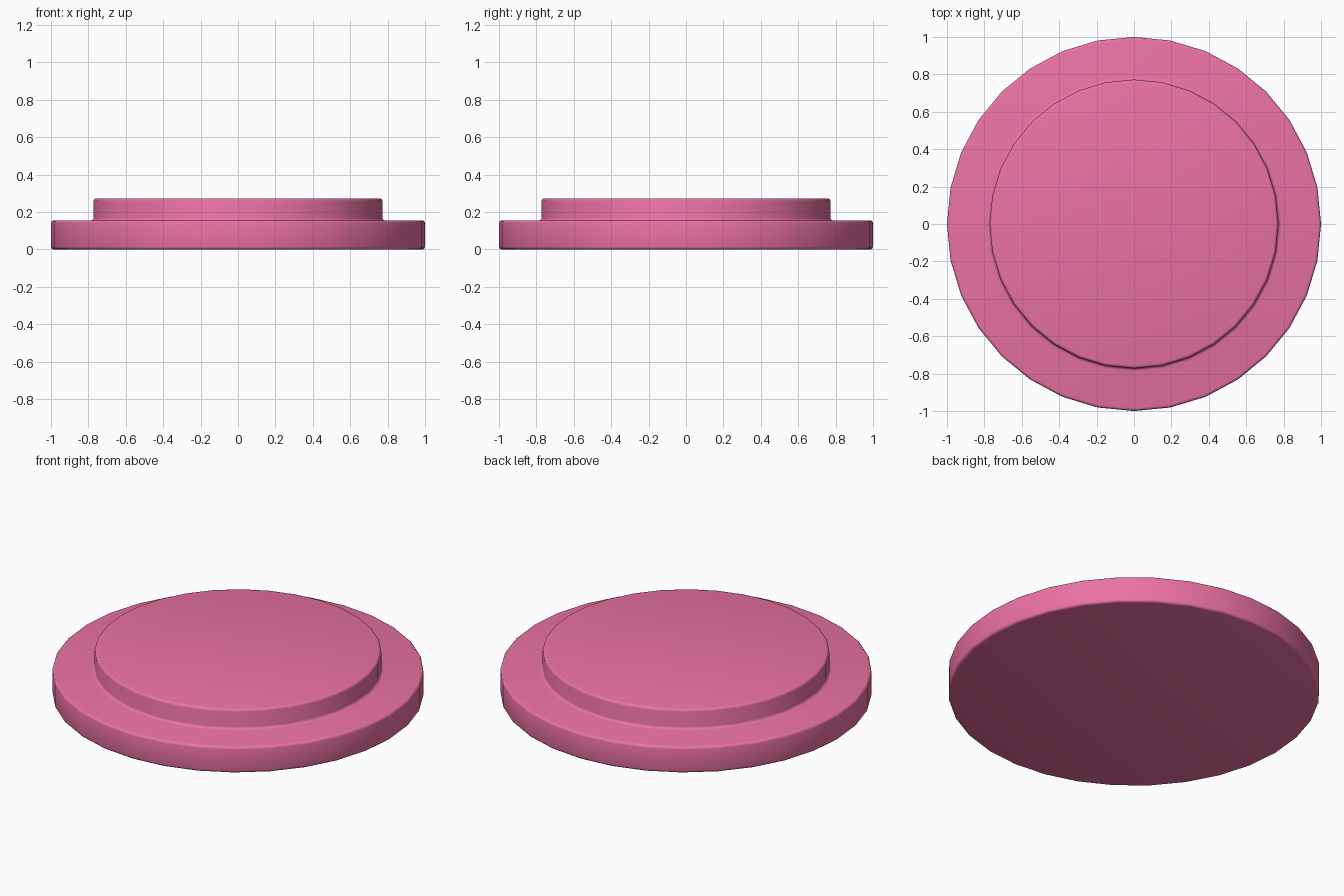
import bpy, bmesh
from math import cos, sin, pi

if "Cube" in bpy.data.objects:
    bpy.data.objects.remove(bpy.data.objects["Cube"])

SIDES = 32
ROUND = 0.015


def arc(cx, cz, r, start, end, steps=3):
    """Points along a small corner arc in the (radius, height) plane."""
    angles = [start + (end - start) * i / steps for i in range(steps + 1)]
    return [(cx + r * cos(a), cz + r * sin(a)) for a in angles]


# Stepped profile: bottom edge, rim edge, inner fillet, top edge
base_h, top_h, step_r = 0.155, 0.273, 0.772
profile = (
    arc(1 - ROUND, ROUND, ROUND, -pi / 2, 0)
    + arc(1 - ROUND, base_h - ROUND, ROUND, 0, pi / 2)
    + arc(step_r + ROUND, base_h + ROUND, ROUND, 1.5 * pi, pi)
    + arc(step_r - ROUND, top_h - ROUND, ROUND, 0, pi / 2)
)

# Revolve the profile and cap both ends
bm = bmesh.new()
rings = [[bm.verts.new((r * cos(2 * pi * i / SIDES), r * sin(2 * pi * i / SIDES), z))
          for i in range(SIDES)] for r, z in profile]
for low, high in zip(rings, rings[1:]):
    for i in range(SIDES):
        j = (i + 1) % SIDES
        bm.faces.new((low[i], low[j], high[j], high[i]))
bm.faces.new(rings[0][::-1])
bm.faces.new(rings[-1])

mesh = bpy.data.meshes.new("stepped_disc")
bm.to_mesh(mesh)
bm.free()
disc = bpy.data.objects.new("stepped_disc", mesh)
bpy.context.collection.objects.link(disc)

# Pink material
pink = bpy.data.materials.new("pink")
pink.diffuse_color = (0.83, 0.17, 0.37, 1)
pink.use_nodes = True
pink.node_tree.nodes["Principled BSDF"].inputs["Base Color"].default_value = pink.diffuse_color
mesh.materials.append(pink)

# Smooth shading across the rounded edges
bpy.context.view_layer.objects.active = disc
disc.select_set(True)
bpy.ops.object.shade_smooth_by_angle(angle=pi / 5)
